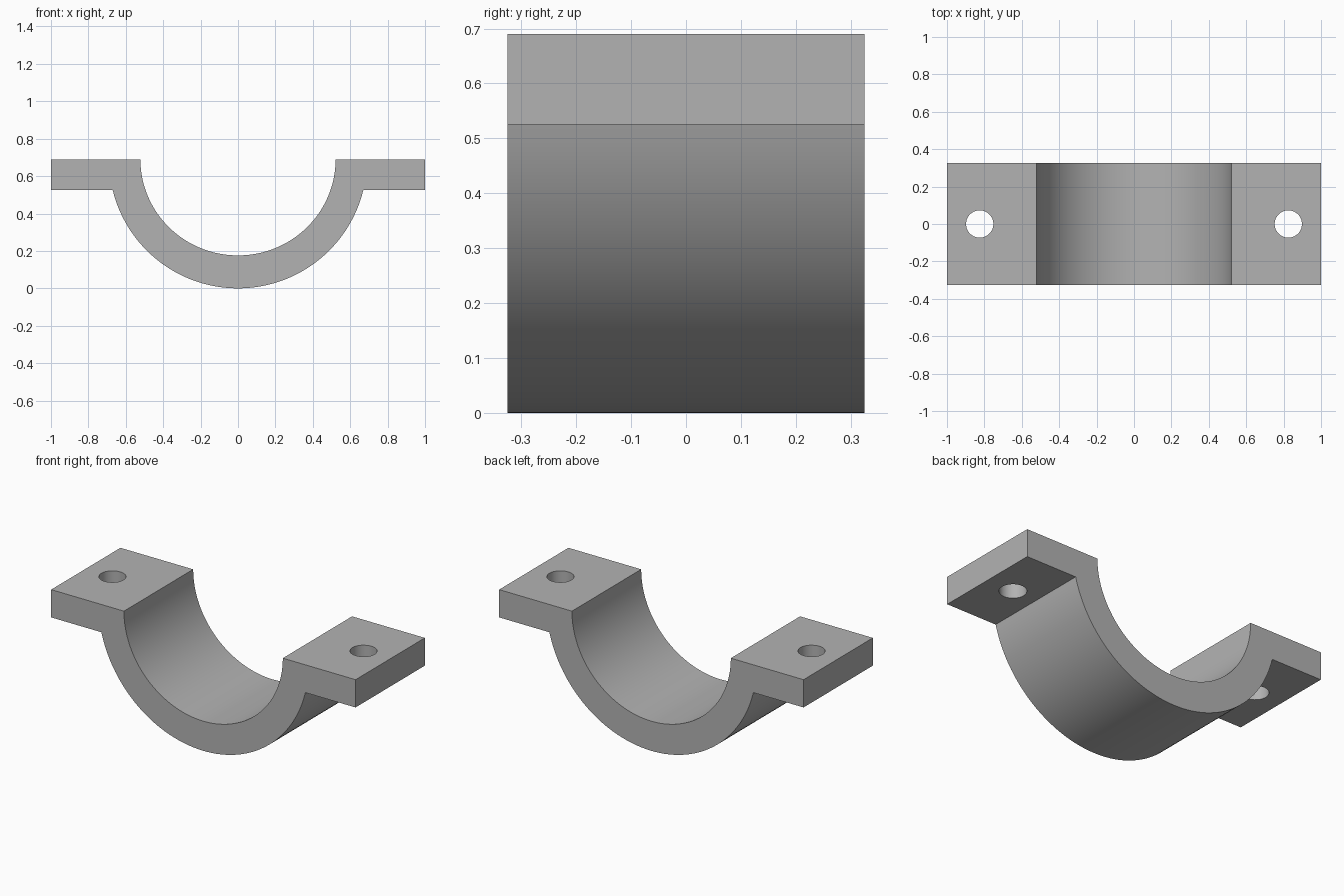
import bpy
import bmesh
from math import cos, sin, asin, pi, radians

HALF_DEPTH = 0.325
TOP, FLANGE_BOTTOM = 0.69, 0.525
OUTER_R, INNER_RX, INNER_RZ = 0.69, 0.522, 0.514
HOLE_X, HOLE_R = 0.825, 0.073
STEPS = 64

if "Cube" in bpy.data.objects:
    bpy.data.objects.remove(bpy.data.objects["Cube"])

# Plain grey metal
grey = bpy.data.materials.new("plain grey")
grey.use_nodes = True
colour = (0.45, 0.45, 0.45, 1)
grey.diffuse_color = colour
grey.node_tree.nodes["Principled BSDF"].inputs["Base Color"].default_value = colour


def arc(rx, rz, start, end):
    """Points along an arc hung from the top plane."""
    angles = [start + (end - start) * i / STEPS for i in range(STEPS + 1)]
    return [(rx * cos(a), TOP + rz * sin(a)) for a in angles]


def new_object(name, bm):
    bmesh.ops.recalc_face_normals(bm, faces=bm.faces)
    mesh = bpy.data.meshes.new(name)
    bm.to_mesh(mesh)
    bm.free()
    mesh.materials.append(grey)
    obj = bpy.data.objects.new(name, mesh)
    bpy.context.collection.objects.link(obj)
    return obj


# Saddle profile: inner half round, flange, outer round, flange
dip = asin((TOP - FLANGE_BOTTOM) / OUTER_R)
profile = arc(INNER_RX, INNER_RZ, 0, -pi)
profile += [(-1, TOP), (-1, FLANGE_BOTTOM)]
profile += arc(OUTER_R, OUTER_R, -pi + dip, -dip)
profile += [(1, FLANGE_BOTTOM), (1, TOP)]

bm = bmesh.new()
face = bm.faces.new([bm.verts.new((x, -HALF_DEPTH, z)) for x, z in profile])
swept = bmesh.ops.extrude_face_region(bm, geom=[face], use_keep_orig=True)
moved = [v for v in swept["geom"] if isinstance(v, bmesh.types.BMVert)]
bmesh.ops.translate(bm, verts=moved, vec=(0, 2 * HALF_DEPTH, 0))
clamp = new_object("saddle_clamp", bm)

# Bolt holes through both flanges
bm = bmesh.new()
for side in (-1, 1):
    made = bmesh.ops.create_cone(bm, cap_ends=True, segments=48,
                                 radius1=HOLE_R, radius2=HOLE_R, depth=0.5)
    bmesh.ops.translate(bm, verts=made["verts"],
                        vec=(side * HOLE_X, 0, (TOP + FLANGE_BOTTOM) / 2))
cutter = new_object("bolt_hole_cutter", bm)
cutter.hide_render = True

cut = clamp.modifiers.new("bolt_holes", 'BOOLEAN')
cut.operation = 'DIFFERENCE'
cut.solver = 'EXACT'
cut.object = cutter

bpy.ops.object.select_all(action='DESELECT')
clamp.select_set(True)
bpy.context.view_layer.objects.active = clamp
bpy.ops.object.modifier_apply(modifier=cut.name)
bpy.data.objects.remove(cutter)

# Smooth curved walls, crisp edges
bpy.ops.object.shade_smooth_by_angle(angle=radians(30))
